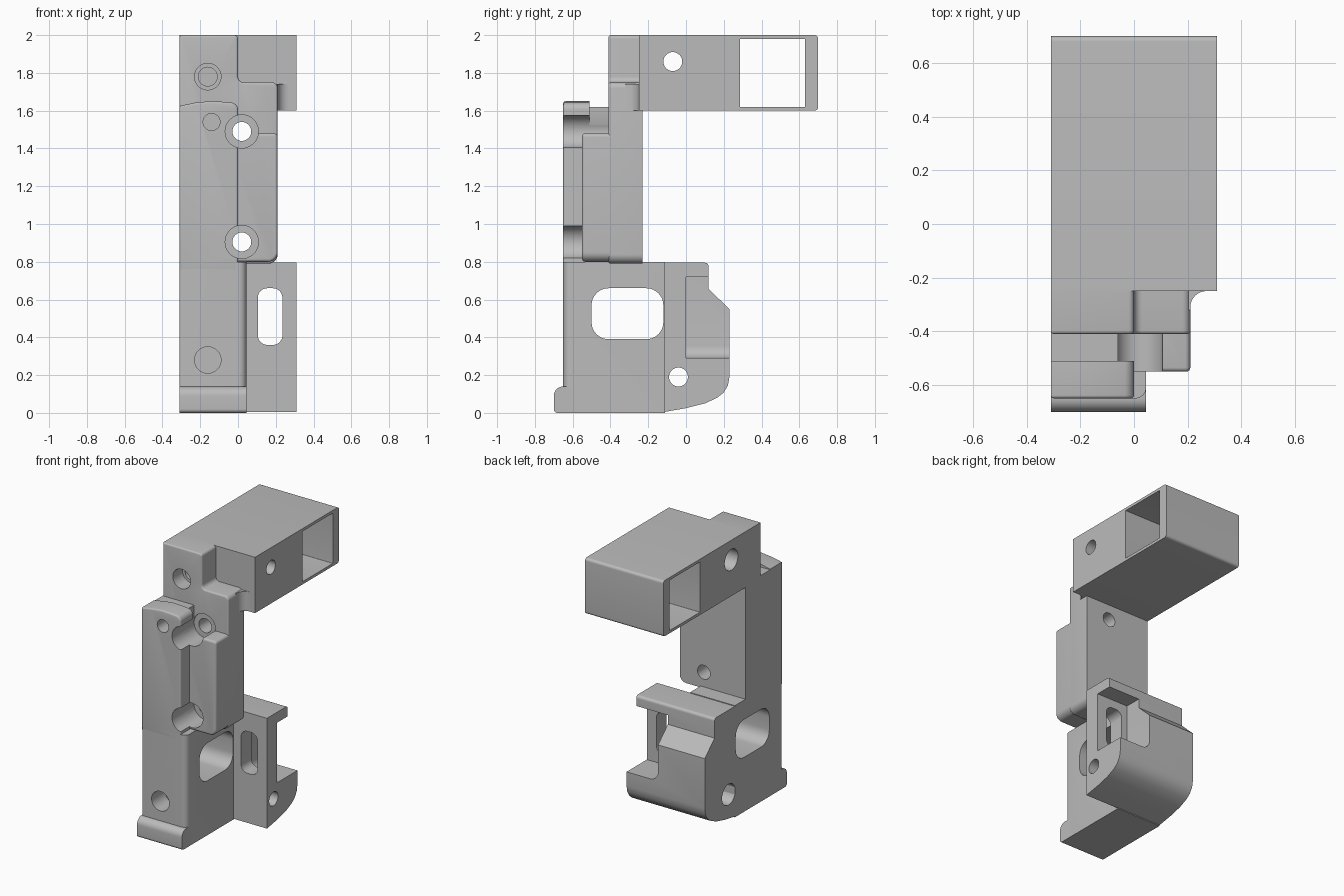
import bpy, bmesh
from math import sin, cos, pi
from mathutils import Vector

if "Cube" in bpy.data.objects:
    bpy.data.objects.remove(bpy.data.objects["Cube"], do_unlink=True)

grey = bpy.data.materials.new("plain_grey")
grey.use_nodes = True
grey.diffuse_color = (0.5, 0.5, 0.5, 1)
grey.node_tree.nodes["Principled BSDF"].inputs["Base Color"].default_value = (0.5, 0.5, 0.5, 1)
parts = []


def rounded(points):
    """Replace every (a, b, radius) corner by an arc."""
    out = []
    for i, p in enumerate(points):
        c = Vector(p[:2])
        if len(p) == 2:
            out.append(c)
            continue
        u = (Vector(points[i - 1][:2]) - c).normalized() * p[2]
        v = (Vector(points[(i + 1) % len(points)][:2]) - c).normalized() * p[2]
        for k in range(9):
            t = k * pi / 16
            out.append(c + u * (1 - sin(t)) + v * (1 - cos(t)))
    return out


def prism(name, axis, points, a, b, lip=0, keep=True):
    """Extrude a profile along an axis from a to b; lip rounds the rim at a."""
    place = {"X": lambda p, d: (d, p[0], p[1]),
             "Y": lambda p, d: (p[0], d, p[1]),
             "Z": lambda p, d: (p[0], p[1], d)}[axis]
    bm = bmesh.new()
    outline = rounded(points)
    rings = [[bm.verts.new(place(p, d)) for p in outline] for d in (a, b)]
    cap = bm.faces.new(rings[0])
    bm.faces.new(rings[1][::-1])
    n = len(outline)
    for i in range(n):
        j = (i + 1) % n
        bm.faces.new((rings[0][i], rings[1][i], rings[1][j], rings[0][j]))
    bmesh.ops.recalc_face_normals(bm, faces=bm.faces)
    if lip:
        bmesh.ops.bevel(bm, geom=list(cap.edges), offset=lip, segments=4,
                        profile=0.5, affect="EDGES")
    mesh = bpy.data.meshes.new(name)
    bm.to_mesh(mesh)
    bm.free()
    obj = bpy.data.objects.new(name, mesh)
    bpy.context.collection.objects.link(obj)
    mesh.materials.append(grey)
    if keep:
        parts.append(obj)
    return obj


def rect(a0, b0, a1, b1, r):
    return [(a0, b0, r), (a1, b0, r), (a1, b1, r), (a0, b1, r)]


def cut(targets, axis, points, a, b):
    """Subtract a prism from the given parts."""
    tool = prism("cutter", axis, points, a, b, keep=False)
    tool.hide_render = True
    for obj in targets:
        mod = obj.modifiers.new("cut", "BOOLEAN")
        mod.operation, mod.solver, mod.object = "DIFFERENCE", "EXACT", tool
        bpy.context.view_layer.objects.active = obj
        bpy.ops.object.modifier_apply(modifier=mod.name)
    bpy.data.objects.remove(tool, do_unlink=True)


def bore(targets, axis, centre, r, a, b):
    ring = [(centre[0] + r * cos(k * pi / 18), centre[1] + r * sin(k * pi / 18))
            for k in range(36)]
    cut(targets, axis, ring, a, b)


# Top housing and the stepped back plate hanging from its front
housing = prism("top_housing", "X", [(-0.25, 1.6), (0.7, 1.6, 0.02), (0.7, 2, 0.02), (-0.25, 2)],
                -0.31, 0.31)
plate = prism("back_plate", "Y", [(-0.31, 0.79), (-0.31, 2), (0, 2, 0.02), (0, 1.75, 0.03),
                                  (0.21, 1.75, 0.03), (0.21, 0.79, 0.05)], -0.41, -0.23, lip=0.012)
prism("corner_fillet", "Z", [(0.19, -0.24), (0.19, -0.32), (0.21, -0.32), (0.21, -0.25, 0.06),
                             (0.28, -0.25), (0.28, -0.24)], 1.6, 1.74)

# Front column with a crowned top, its lower rear half, and the side ledge
column = prism("front_column", "Y", [(-0.31, 0.75), (-0.31, 1.625), (-0.23, 1.642), (-0.15, 1.65),
                                     (-0.08, 1.647), (0, 1.64, 0.035), (0, 0.75)],
               -0.65, -0.51, lip=0.012)
rear = prism("column_rear", "Y", [(-0.31, 0.75), (-0.31, 1.62), (-0.06, 1.62), (-0.06, 0.75)],
             -0.52, -0.4)
ledge = prism("side_ledge", "Y", [(-0.07, 0.8), (-0.07, 1.48), (0.21, 1.48, 0.02), (0.21, 0.8, 0.05)],
              -0.55, -0.235, lip=0.015)

# Lower body, toe and rear bracket
body = prism("lower_body", "Z", [(-0.31, -0.65, 0.015), (0.045, -0.65, 0.04),
                                 (0.045, -0.11), (-0.31, -0.11)], 0, 0.8)
prism("toe", "X", [(-0.7, 0, 0.02), (-0.7, 0.14, 0.05), (-0.6, 0.14), (-0.6, 0)], -0.31, 0.045)
bracket = prism("rear_bracket", "X", [(-0.115, 0.005), (-0.115, 0.795), (0.12, 0.795, 0.02),
                                      (0.12, 0.655), (0.23, 0.55), (0.23, 0.19), (0.222, 0.145),
                                      (0.2, 0.108), (0.165, 0.08), (0.1, 0.05), (0, 0.025)],
                -0.31, 0.31)

# Windows, pocket and slot
cut([housing], "X", rect(0.285, 1.62, 0.63, 1.98, 0.003), -0.5, 0.5)
cut([body], "X", rect(-0.5, 0.39, -0.12, 0.66, 0.09), -0.5, 0.5)
cut([bracket], "Y", [(0.06, 0.29, 0.065), (0.5, 0.29), (0.5, 0.72), (0.06, 0.72)], 0, 0.5)
cut([bracket], "Y", rect(0.105, 0.36, 0.235, 0.66, 0.05), -0.3, 0.1)

# Counterbored screw holes through the column and plate
for z in (1.49, 0.905):
    bore([column, rear, ledge, plate], "Y", (0.02, z), 0.088, -0.8, -0.4)
    bore([plate, ledge], "Y", (0.02, z), 0.05, -0.5, 0)

# Cross holes with a wider recess on the flat side
for obj, centre in ((housing, (-0.07, 1.86)), (bracket, (-0.04, 0.19))):
    bore([obj], "X", centre, 0.05, -0.5, 0.5)
    bore([obj], "X", centre, 0.075, -0.5, -0.2)

# Blind holes in the front
bore([column, rear], "Y", (-0.14, 1.54), 0.045, -0.8, -0.45)
bore([plate], "Y", (-0.16, 1.78), 0.07, -0.8, -0.3)
bore([plate, housing], "Y", (-0.16, 1.78), 0.05, -0.8, -0.2)
bore([body], "Y", (-0.16, 0.28), 0.07, -0.8, -0.5)

# Smooth the rounded edges only
bpy.ops.object.select_all(action="DESELECT")
for obj in parts:
    obj.select_set(True)
bpy.context.view_layer.objects.active = parts[0]
bpy.ops.object.shade_smooth_by_angle()
